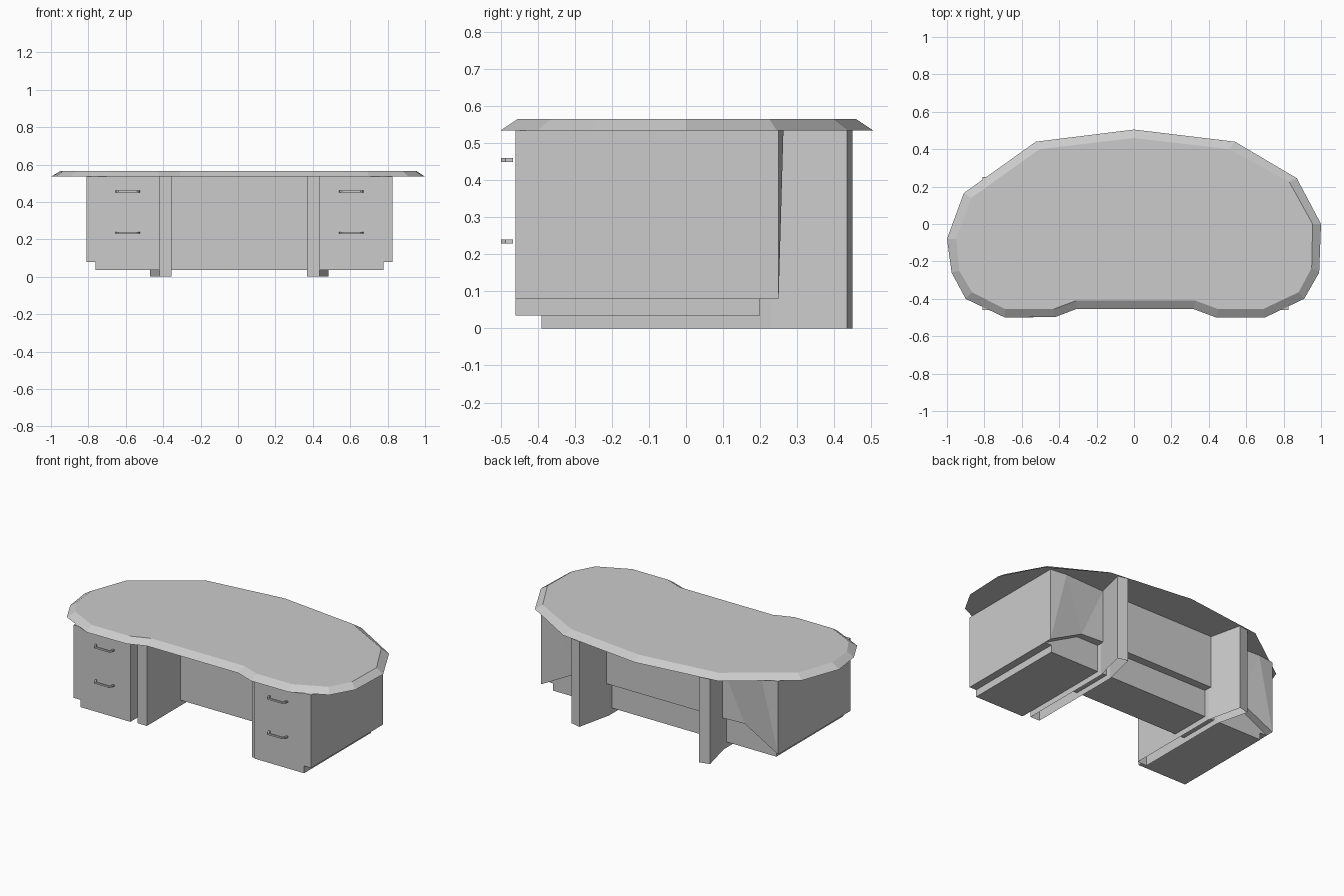
import bpy

if "Cube" in bpy.data.objects:
    bpy.data.objects.remove(bpy.data.objects["Cube"])

CX = 0.0075      # centre line of the base
Z_TOP = 0.535    # underside of the tabletop


def make(name, verts, faces):
    mesh = bpy.data.meshes.new(name)
    mesh.from_pydata(verts, [], faces)
    obj = bpy.data.objects.new(name, mesh)
    bpy.context.collection.objects.link(obj)
    return obj


def loft(name, low, high, z0, z1, bottom=True):
    """Join two matching counter-clockwise plan outlines."""
    n = len(low)
    verts = [(x, y, z0) for x, y in low] + [(x, y, z1) for x, y in high]
    faces = [(i, (i + 1) % n, n + (i + 1) % n, n + i) for i in range(n)]
    faces.append(tuple(range(n, 2 * n)))
    if bottom:
        faces.append(tuple(reversed(range(n))))
    return make(name, verts, faces)


def mirrored(side, plan):
    """Place a right-hand plan outline on the given side of the centre line."""
    pts = [(CX + side * u, y) for u, y in plan]
    return pts if side > 0 else pts[::-1]


def rect(x0, x1, y0, y1):
    return [(x0, y0), (x1, y0), (x1, y1), (x0, y1)]


# Tabletop with a bevelled rim
outer = [(0, .505), (-.525, .44), (-.91, .165), (-1, -.08), (-.975, -.26), (-.9, -.4),
         (-.69, -.5), (-.42, -.497), (-.31, -.455), (.32, -.455), (.44, -.5), (.70, -.5),
         (.91, -.4), (.99, -.26), (1, 0), (.87, .245), (.54, .44)]
inner = [(0, .46), (-.505, .40), (-.87, .14), (-.95, -.08), (-.935, -.25), (-.865, -.365),
         (-.69, -.455), (-.43, -.455), (-.31, -.41), (.33, -.41), (.45, -.455), (.69, -.455),
         (.88, -.365), (.95, -.235), (.955, 0), (.83, .225), (.51, .40)]
loft("tabletop", outer, inner, Z_TOP, 0.565)

# Plan outlines of the repeated parts (right-hand side)
leg = [(.3625, -.39), (.4275, -.39), (.4275, .23), (.4775, .435), (.4125, .45), (.3625, .23)]
handle = [(-.065, -.467), (-.062, -.488), (-.05, -.5), (.05, -.5), (.062, -.488), (.065, -.467),
          (.055, -.467), (.052, -.485), (.045, -.49), (-.045, -.49), (-.052, -.485), (-.055, -.467)]

for side, label in ((1, "right"), (-1, "left")):
    # Drawer pedestal and its recessed base
    loft(label + "_pedestal", *[mirrored(side, rect(.4275, .8175, -.46, .2))] * 2, .08, Z_TOP)
    loft(label + "_pedestal_base", *[mirrored(side, rect(.4275, .77, -.46, .2))] * 2, .035, .21)
    # Bent leg panel, open underneath
    loft(label + "_leg", *[mirrored(side, leg)] * 2, 0, Z_TOP, bottom=False)
    # Drawer pulls
    for z, row in ((.455, "upper"), (.235, "lower")):
        plan = [(CX + side * .5975 + u, y) for u, y in handle]
        loft(f"{label}_{row}_handle", *[plan] * 2, z - .005, z + .005)

# Knee-space panel and its recessed base
loft("centre_panel", *[rect(CX - .43, CX + .43, -.06, .2)] * 2, .035, Z_TOP)

# Faceted back panel: half of it, mirrored about the centre line
half = [(0, .25, Z_TOP), (.43, .25, Z_TOP), (.71, .263, Z_TOP), (.8175, .25, Z_TOP),
        (.8175, .25, .08), (.58, .24, .205), (.43, .25, .205), (0, .25, .205)]
n = len(half)
verts = half + [(x, .2, z) for x, y, z in half]
faces = [(0, 7, 6, 1), (1, 6, 5), (1, 5, 2), (2, 5, 4), (2, 4, 3)]
faces = [f[::-1] for f in faces]
faces += [(i, i + 1, n + i + 1, n + i) for i in range(n - 1)]
back = make("back_panel", verts, faces)
back.location.x = CX
mod = back.modifiers.new("mirror", 'MIRROR')
mod.use_clip = True
